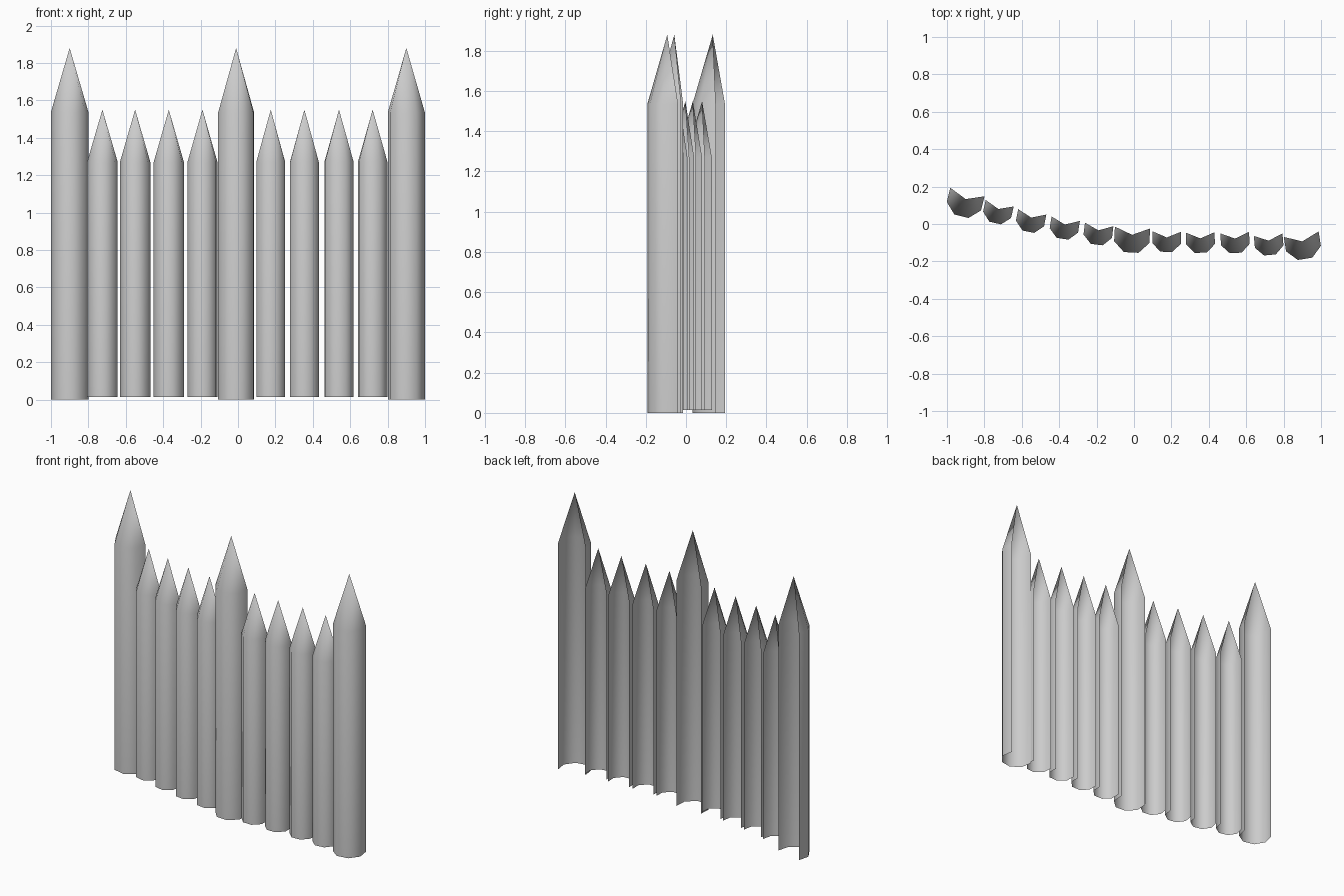
import bpy
import bmesh
import math

cube = bpy.data.objects.get("Cube")
if cube:
    bpy.data.objects.remove(cube, do_unlink=True)

# Single grey finish
grey = bpy.data.materials.new("plain_grey")
grey.use_nodes = True
colour = (0.6, 0.6, 0.6, 1)
grey.diffuse_color = colour
grey.node_tree.nodes["Principled BSDF"].inputs["Base Color"].default_value = colour


def stake_mesh(name, radius, bottom, shoulder, tip):
    """Open-backed shell: five sides of an octagon, rising to a point."""
    bm = bmesh.new()
    angles = [math.radians(157.5 + 45 * i) for i in range(6)]

    def ring(z):
        return [bm.verts.new((radius * math.cos(a), radius * math.sin(a), z))
                for a in angles]

    low, high = ring(bottom), ring(shoulder)
    apex = bm.verts.new((0, 0, tip))
    for i in range(5):
        bm.faces.new((low[i], low[i + 1], high[i + 1], high[i]))
        bm.faces.new((high[i], high[i + 1], apex))
    mesh = bpy.data.meshes.new(name)
    bm.to_mesh(mesh)
    bm.free()
    mesh.materials.append(grey)
    return mesh


def place(name, mesh, x, y, turn):
    ob = bpy.data.objects.new(name, mesh)
    bpy.context.collection.objects.link(ob)
    ob.location = (x, y, 0)
    ob.rotation_euler.z = math.radians(turn)
    return ob


post = stake_mesh("post", 0.102, 0, 1.535, 1.88)
picket = stake_mesh("picket", 0.083, 0.015, 1.27, 1.55)

# Tall posts at the ends and middle: x, y, turn
posts = [(-0.9, 0.133, -14), (-0.01, -0.058, -3), (0.9, -0.093, 9)]

# Shorter pickets along the curve: x, y, turn
pickets = [(-0.725, 0.08, -13), (-0.55, 0.034, -11), (-0.37, -0.003, -9),
           (-0.19, -0.034, -7), (0.175, -0.072, -1), (0.355, -0.077, 1),
           (0.54, -0.078, 3), (0.72, -0.089, 5)]

made = [place(f"tall_post_{i + 1}", post, *p) for i, p in enumerate(posts)]
made += [place(f"picket_{i + 1}", picket, *p) for i, p in enumerate(pickets)]

# Rounded shading across the sides
bpy.ops.object.select_all(action='DESELECT')
for ob in (made[0], made[3]):
    ob.select_set(True)
bpy.context.view_layer.objects.active = made[0]
bpy.ops.object.shade_smooth_by_angle(angle=math.radians(60))
